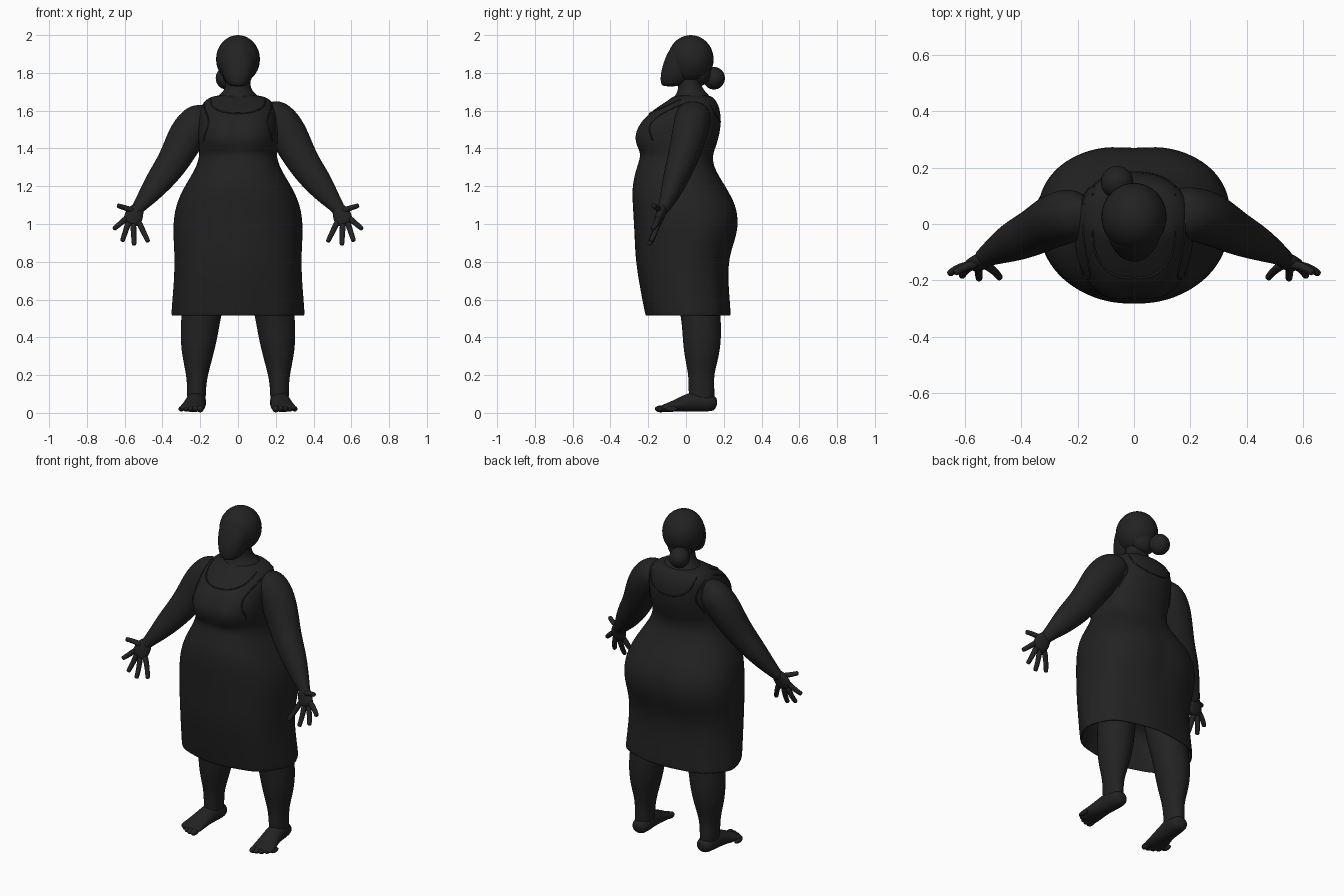
import bpy, bmesh
from math import cos, sin, pi, exp, copysign
from mathutils import Vector
from mathutils.bvhtree import BVHTree

cube = bpy.data.objects.get("Cube")
if cube:
    bpy.data.objects.remove(cube)

charcoal = bpy.data.materials.new("charcoal")
charcoal.use_nodes = True
COLOUR = (0.016, 0.016, 0.016, 1)
charcoal.diffuse_color = COLOUR
charcoal.node_tree.nodes["Principled BSDF"].inputs["Base Color"].default_value = COLOUR


def finish(name, bm, levels=2):
    bmesh.ops.recalc_face_normals(bm, faces=bm.faces)
    mesh = bpy.data.meshes.new(name)
    bm.to_mesh(mesh)
    bm.free()
    mesh.materials.append(charcoal)
    for face in mesh.polygons:
        face.use_smooth = True
    obj = bpy.data.objects.new(name, mesh)
    bpy.context.collection.objects.link(obj)
    if levels:
        mod = obj.modifiers.new("smooth", "SUBSURF")
        mod.levels = mod.render_levels = levels
    return obj


def loft(name, rings, levels=2):
    bm = bmesh.new()
    loops = [[bm.verts.new(p) for p in ring] for ring in rings]
    n = len(loops[0])
    for low, high in zip(loops, loops[1:]):
        for i in range(n):
            j = (i + 1) % n
            bm.faces.new((low[i], low[j], high[j], high[i]))
    bm.faces.new(loops[0][::-1])
    bm.faces.new(loops[-1])
    return finish(name, bm, levels)


def section(z, w, front, back, cleft_f=0, cleft_b=0, fold=0, n=32, power=0.88):
    """Horizontal body section with optional centre dips and cloth folds."""
    ring = []
    mid = front * 0.45 + back * 0.55
    for i in range(n):
        a = 2 * pi * i / n
        c, s = cos(a), sin(a)
        r = 1 + fold * cos(8 * a + 0.6)
        x = w * copysign(abs(c) ** power, c) * r
        reach = back - mid if s > 0 else mid - front
        y = mid + reach * copysign(abs(s) ** power, s) * r
        dip = exp(-(x / 0.06) ** 2)
        y += (-cleft_b if s > 0 else cleft_f) * dip * abs(s)
        ring.append((x, y, z))
    return ring


def tube(name, path, side, n=12, levels=2):
    """Limb along points (x, y, z, wide, deep), its width lying near side."""
    pts = [Vector(p[:3]) for p in path]
    rings = []
    for i, p in enumerate(pts):
        t = (pts[min(i + 1, len(pts) - 1)] - pts[max(i - 1, 0)]).normalized()
        u = (Vector(side) - t * t.dot(Vector(side))).normalized()
        v = t.cross(u)
        wide, deep = path[i][3:]
        rings.append([p + u * wide * cos(2 * pi * k / n) + v * deep * sin(2 * pi * k / n)
                      for k in range(n)])
    return loft(name, rings, levels)


def ball(name, centre, size):
    bm = bmesh.new()
    bmesh.ops.create_uvsphere(bm, u_segments=32, v_segments=20, radius=1)
    bmesh.ops.scale(bm, vec=size, verts=bm.verts)
    bmesh.ops.translate(bm, vec=centre, verts=bm.verts)
    return finish(name, bm, 0)


# Dress: hollow under the hem, then up over hips, waist and bust
dress_rows = [
    (0.80, 0.29, -0.22, 0.19),
    (0.60, 0.32, -0.20, 0.20, 0, 0, 0.012),
    (0.515, 0.335, -0.20, 0.222, 0, 0, 0.018),
    (0.512, 0.35, -0.212, 0.235, 0, 0, 0.02),
    (0.54, 0.35, -0.218, 0.235, 0, 0, 0.02),
    (0.70, 0.338, -0.25, 0.222, 0, 0, 0.012),
    (0.82, 0.336, -0.268, 0.23, 0, 0.005, 0.004),
    (0.92, 0.343, -0.273, 0.27, 0, 0.012),
    (1.00, 0.345, -0.277, 0.287, 0, 0.015),
    (1.10, 0.332, -0.283, 0.275, 0, 0.012),
    (1.20, 0.285, -0.288, 0.21),
    (1.30, 0.22, -0.262, 0.145),
    (1.365, 0.205, -0.238, 0.142),
    (1.40, 0.207, -0.268, 0.155, 0.015),
    (1.46, 0.212, -0.292, 0.175, 0.025),
    (1.52, 0.21, -0.27, 0.185, 0.025),
    (1.58, 0.205, -0.215, 0.185, 0.012),
    (1.63, 0.195, -0.135, 0.173),
    (1.665, 0.165, -0.08, 0.15),
    (1.685, 0.11, -0.055, 0.125),
]
dress = loft("dress", [section(*row) for row in dress_rows])

# Neck
loft("neck", [section(z, w, f, b, n=20, power=1) for z, w, f, b in (
    (1.60, 0.17, -0.13, 0.15), (1.66, 0.13, -0.075, 0.14), (1.69, 0.09, -0.05, 0.115),
    (1.72, 0.067, -0.042, 0.085), (1.77, 0.065, -0.04, 0.075), (1.84, 0.065, -0.04, 0.075))])

# Head, hair and side bun
loft("face", [section(z, w, f, b, n=20, power=0.95) for z, w, f, b in (
    (1.728, 0.035, -0.118, -0.05), (1.74, 0.06, -0.136, 0.0), (1.79, 0.083, -0.136, 0.04),
    (1.84, 0.096, -0.125, 0.06), (1.90, 0.097, -0.103, 0.06), (1.96, 0.06, -0.065, 0.05))])
ball("hair", (0, 0.025, 1.872), (0.116, 0.121, 0.128))
ball("nape_hair", (-0.01, 0.07, 1.80), (0.075, 0.06, 0.07))
ball("hair_bun", (-0.06, 0.148, 1.772), (0.058, 0.058, 0.06))

# Thin raised edges of the neckline and armholes, laid on the cloth
bpy.context.view_layer.update()
surface = BVHTree.FromObject(dress, bpy.context.evaluated_depsgraph_get())


def trim(name, points, facing):
    curve = bpy.data.curves.new(name, "CURVE")
    curve.dimensions = "3D"
    curve.bevel_depth = 0.004
    curve.bevel_resolution = 1
    hits = [surface.ray_cast(Vector((x, facing, z)), Vector((0, -facing, 0)))[0]
            for x, z in points]
    hits = [h for h in hits if h]
    spline = curve.splines.new("POLY")
    spline.points.add(len(hits) - 1)
    for point, h in zip(spline.points, hits):
        point.co = (*h, 1)
    curve.materials.append(charcoal)
    bpy.context.collection.objects.link(bpy.data.objects.new(name, curve))


for label, facing, low in (("front", -1, 1.585), ("back", 1, 1.54)):
    trim(label + "_neckline_trim",
         [(-0.145 * cos(pi * i / 24), 1.66 - (1.66 - low) * sin(pi * i / 24) ** 0.7)
          for i in range(25)], facing)

for s, side_name in ((1, "left"), (-1, "right")):
    for label, facing in (("front", -1), ("back", 1)):
        trim(f"{side_name}_{label}_armhole_trim",
             [(s * (0.168 + 0.012 * cos(pi * i / 6)), 1.44 + 0.2 * i / 12)
              for i in range(13)], facing)

    # Arm from shoulder to wrist
    tube(side_name + "_arm", [(s * x, y, z, w, d) for x, y, z, w, d in (
        (0.13, 0.045, 1.60, 0.06, 0.08), (0.19, 0.04, 1.575, 0.105, 0.10),
        (0.255, 0.025, 1.50, 0.108, 0.10), (0.305, 0.0, 1.40, 0.098, 0.09),
        (0.355, -0.03, 1.31, 0.088, 0.08), (0.42, -0.06, 1.225, 0.08, 0.068),
        (0.48, -0.09, 1.145, 0.058, 0.05), (0.525, -0.115, 1.09, 0.038, 0.034),
        (0.545, -0.13, 1.06, 0.036, 0.028))], (1, 0, 0.7))

    # Open hand with spread fingers
    tube(side_name + "_palm", [(s * x, y, z, w, d) for x, y, z, w, d in (
        (0.525, -0.118, 1.10, 0.03, 0.026), (0.545, -0.132, 1.06, 0.05, 0.027),
        (0.56, -0.145, 1.02, 0.052, 0.024), (0.568, -0.152, 0.995, 0.04, 0.017))],
        (1, 0, 0.4 * s))
    fingers = (("thumb", (0.55, -0.14, 1.07), (0.638, -0.175, 1.098)),
               ("index", (0.585, -0.148, 1.035), (0.658, -0.178, 0.973)),
               ("middle", (0.578, -0.15, 1.015), (0.613, -0.187, 0.908)),
               ("ring", (0.555, -0.15, 1.01), (0.55, -0.197, 0.888)),
               ("little", (0.53, -0.145, 1.02), (0.475, -0.193, 0.905)))
    for finger, root, tip in fingers:
        a, b = Vector(root), Vector(tip)
        path = []
        for k, r in ((0, 0.019), (0.4, 0.016), (0.75, 0.0145), (0.95, 0.014), (1, 0.01)):
            p = a.lerp(b, k)
            path.append((s * p.x, p.y + 0.008 * sin(pi * k), p.z, r, r))
        tube(f"{side_name}_{finger}_finger", path, (0, 1, 0.1), 8)

    # Leg, thick at the calf and narrow at the ankle
    tube(side_name + "_leg", [(s * x, y, z, w, d) for x, y, z, w, d in (
        (0.17, 0.04, 0.85, 0.13, 0.13), (0.18, 0.065, 0.62, 0.115, 0.115),
        (0.197, 0.08, 0.50, 0.106, 0.106), (0.208, 0.085, 0.40, 0.1, 0.105),
        (0.215, 0.083, 0.30, 0.084, 0.094), (0.217, 0.08, 0.20, 0.057, 0.067),
        (0.22, 0.082, 0.12, 0.05, 0.07), (0.22, 0.085, 0.04, 0.052, 0.07))],
        (1, 0, 0), 16)

    # Foot turned slightly outward, with a row of toes
    tube(side_name + "_foot", [(s * x, y, z, w, d) for x, y, z, w, d in (
        (0.215, 0.165, 0.045, 0.035, 0.032), (0.217, 0.13, 0.052, 0.052, 0.046),
        (0.222, 0.06, 0.062, 0.054, 0.058), (0.228, 0.0, 0.052, 0.055, 0.047),
        (0.236, -0.06, 0.036, 0.064, 0.031), (0.243, -0.11, 0.026, 0.069, 0.022),
        (0.248, -0.135, 0.022, 0.06, 0.014))], (1, 0, 0), 16)
    for i in range(5):
        ball(f"{side_name}_toe_{i + 1}",
             (s * (0.2 + 0.025 * i), -0.133 + 0.0035 * i * i, 0.021),
             (0.019 - 0.001 * i, 0.032, 0.018 - 0.001 * i))
